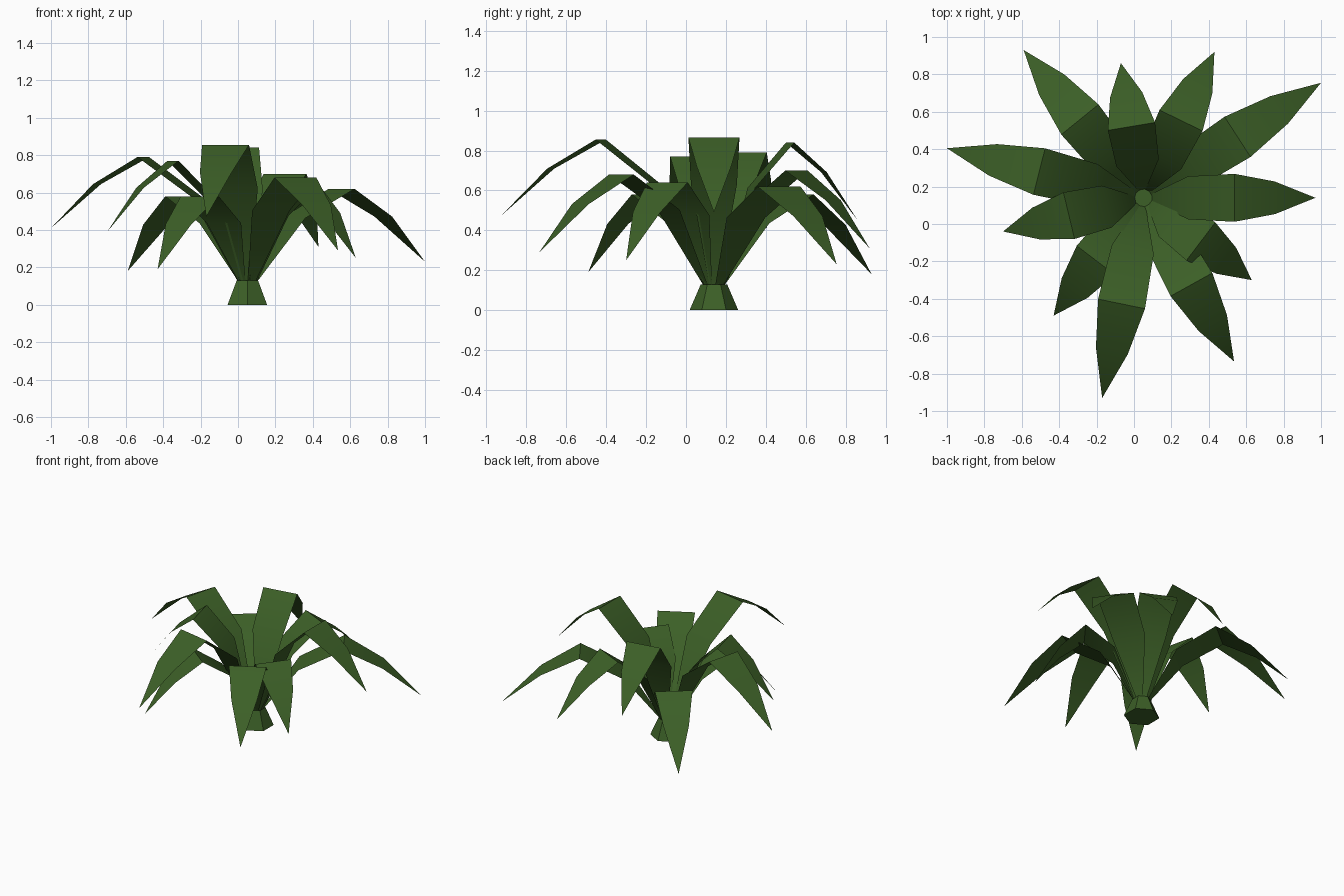
import bpy
import bmesh
from mathutils import Vector

cube = bpy.data.objects.get("Cube")
if cube:
    bpy.data.objects.remove(cube, do_unlink=True)

leaf_green = bpy.data.materials.new("leaf_green")
leaf_green.use_nodes = True
GREEN = (0.045, 0.115, 0.02, 1)
leaf_green.diffuse_color = GREEN
bsdf = leaf_green.node_tree.nodes["Principled BSDF"]
bsdf.inputs["Base Color"].default_value = GREEN
bsdf.inputs["Roughness"].default_value = 0.9

CENTRE = Vector((0.05, 0.14, 0))
STEM_TOP = 0.13


def finish(bm, name, smooth_angle=None):
    mesh = bpy.data.meshes.new(name)
    bm.to_mesh(mesh)
    bm.free()
    mesh.materials.append(leaf_green)
    obj = bpy.data.objects.new(name, mesh)
    bpy.context.collection.objects.link(obj)
    if smooth_angle:
        bpy.ops.object.select_all(action="DESELECT")
        obj.select_set(True)
        bpy.context.view_layer.objects.active = obj
        bpy.ops.object.shade_smooth_by_angle(angle=smooth_angle)
    return obj


def build_leaf(name, tip, fold_z):
    """Thin arching blade: narrow root, bend, sharp fold, taper and point."""
    tip = Vector(tip)
    reach = Vector((tip.x - CENTRE.x, tip.y - CENTRE.y, 0))
    side = Vector((-reach.y, reach.x, 0)).normalized()
    root_share = 0.045 / reach.length
    bend_z = STEM_TOP + 0.68 * (fold_z - STEM_TOP)
    mid_z = fold_z + 0.38 * (tip.z - fold_z)
    # share of reach, height, half width
    sections = [
        (root_share, STEM_TOP - 0.01, 0.022),
        (0.26, bend_z, 0.115),
        (0.53, fold_z, 0.128),
        (0.765, mid_z, 0.087),
    ]
    bm = bmesh.new()
    rows = []
    for share, z, half in sections:
        mid = CENTRE + reach * share + Vector((0, 0, z))
        rows.append([bm.verts.new(mid - side * half), bm.verts.new(mid + side * half)])
    for (a, b), (c, d) in zip(rows, rows[1:]):
        bm.faces.new((a, c, d, b))
    a, b = rows[-1]
    bm.faces.new((a, bm.verts.new(tip), b))
    return finish(bm, name, 0.7)


# Stem: six-sided tapered foot with a shallow recess in its top
bm = bmesh.new()
bmesh.ops.create_cone(bm, cap_ends=True, segments=6, radius1=0.122,
                      radius2=0.066, depth=STEM_TOP)
bmesh.ops.translate(bm, verts=bm.verts, vec=CENTRE + Vector((0, 0, STEM_TOP / 2)))
bm.normal_update()
top = max(bm.faces, key=lambda f: f.calc_center_median().z)
bmesh.ops.inset_region(bm, faces=[top], thickness=0.01, depth=0)
bmesh.ops.translate(bm, verts=top.verts, vec=(0, 0, -0.015))
finish(bm, "stem")

# Leaves: tip position and height of the fold
LEAVES = [
    ((-0.59, 0.93, 0.18), 0.58),
    ((-0.07, 0.86, 0.45), 0.84),
    ((0.43, 0.92, 0.31), 0.70),
    ((1.00, 0.755, 0.23), 0.62),
    ((0.97, 0.14, 0.49), 0.865),
    ((0.63, -0.30, 0.25), 0.64),
    ((0.535, -0.735, 0.29), 0.68),
    ((-0.17, -0.93, 0.47), 0.855),
    ((-0.43, -0.49, 0.19), 0.58),
    ((-0.70, -0.04, 0.39), 0.77),
    ((-1.00, 0.405, 0.41), 0.79),
]
for i, (tip, fold_z) in enumerate(LEAVES, 1):
    build_leaf(f"leaf_{i}", tip, fold_z)
